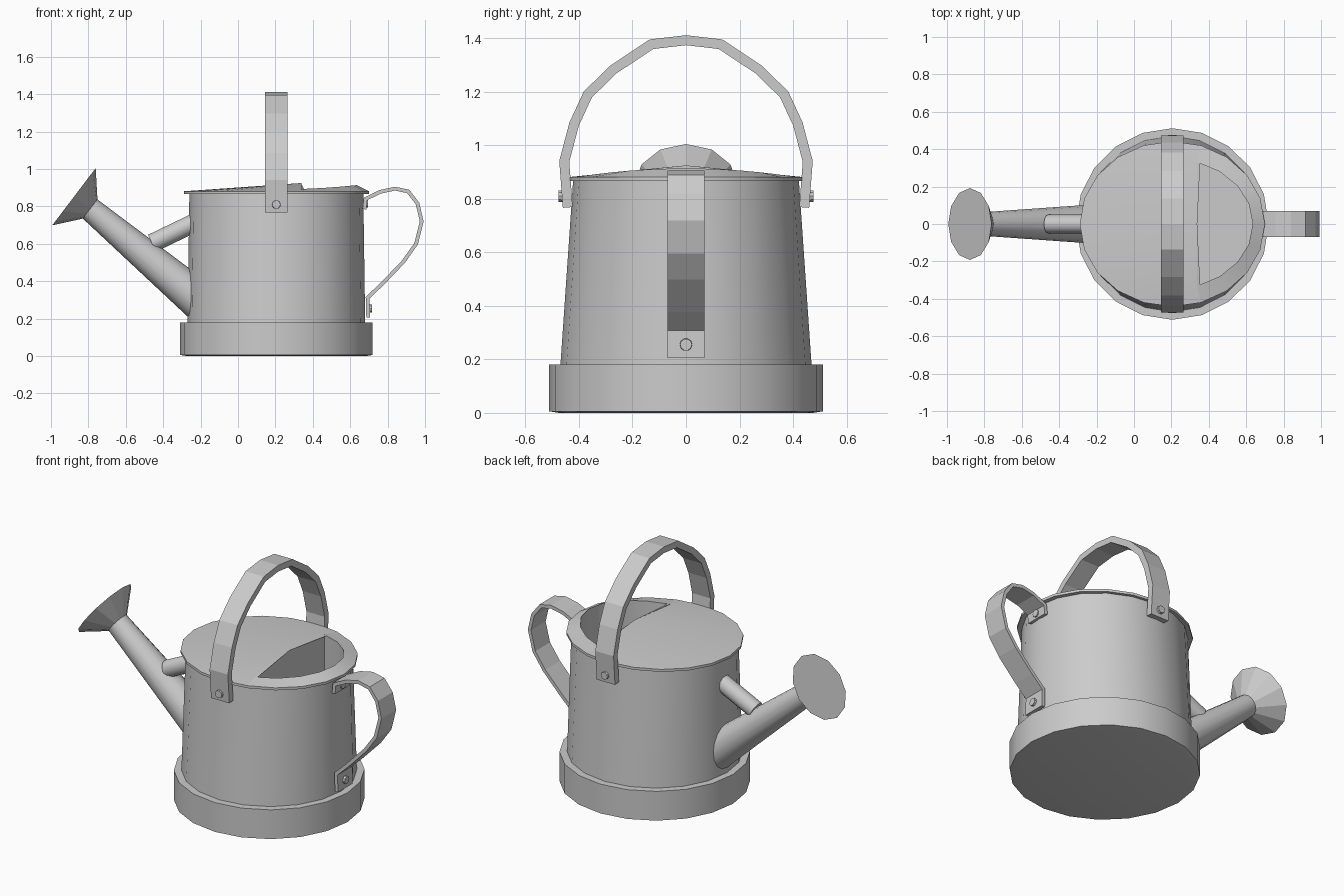
import bpy, bmesh
from math import cos, sin, pi
from mathutils import Vector

if "Cube" in bpy.data.objects:
    bpy.data.objects.remove(bpy.data.objects["Cube"])

CX, N = 0.205, 20


def finish(name, bm, smooth=0):
    bmesh.ops.recalc_face_normals(bm, faces=bm.faces)
    me = bpy.data.meshes.new(name)
    bm.to_mesh(me)
    bm.free()
    ob = bpy.data.objects.new(name, me)
    bpy.context.collection.objects.link(ob)
    if smooth:
        bpy.ops.object.select_all(action='DESELECT')
        bpy.context.view_layer.objects.active = ob
        ob.select_set(True)
        bpy.ops.object.shade_smooth_by_angle(angle=smooth * pi / 180)
    return ob


def oval(bm, rx, ry, z):
    return [bm.verts.new((CX + rx * cos(2 * pi * k / N), ry * sin(2 * pi * k / N), z)) for k in range(N)]


def bridge(bm, a, b, closed=True):
    n = len(a)
    for i in range(n if closed else n - 1):
        j = (i + 1) % n
        bm.faces.new((a[i], a[j], b[j], b[i]))


def tube(name, p0, p1, r0, r1, sides, smooth=0):
    p0, p1 = Vector(p0), Vector(p1)
    q = (p1 - p0).to_track_quat('Z', 'Y')
    bm = bmesh.new()
    rings = [[bm.verts.new(p + q @ Vector((r * cos(2 * pi * k / sides), r * sin(2 * pi * k / sides), 0)))
              for k in range(sides)] for p, r in ((p0, r0), (p1, r1))]
    bridge(bm, *rings)
    for r in rings:
        bm.faces.new(r)
    return finish(name, bm, smooth)


def strap(name, path, thick, place):
    """Flat strap along a 2D path; place(u, v, side) gives the 3D point."""
    pts = [Vector(p) for p in path]
    bm = bmesh.new()
    rings = []
    for i, p in enumerate(pts):
        a = (p - pts[i - 1]).normalized() if i else None
        b = (pts[i + 1] - p).normalized() if i < len(pts) - 1 else None
        a, b = a or b, b or a
        t = (a + b).normalized()
        n = Vector((-t.y, t.x)) * thick / 2 / max(0.5, t.dot(a))
        rings.append([bm.verts.new(place(*(p + n * s), w)) for s, w in ((1, 1), (1, -1), (-1, -1), (-1, 1))])
    for r, s in zip(rings, rings[1:]):
        bridge(bm, r, s)
    bm.faces.new(rings[0])
    bm.faces.new(rings[-1])
    return finish(name, bm)


# base ring
bm = bmesh.new()
rings = [oval(bm, .48, .475, 0), oval(bm, .515, .512, .006), oval(bm, .515, .512, .18), oval(bm, .46, .455, .18)]
for a, b in zip(rings, rings[1:]):
    bridge(bm, a, b)
bm.faces.new(rings[0])
bm.faces.new(rings[-1])
finish("base", bm, 30)

# body with rim, half cover and D-shaped filling well
bm = bmesh.new()
rings = [oval(bm, .475, .47, .17), oval(bm, .465, .422, .868), oval(bm, .495, .442, .866), oval(bm, .495, .442, .881)]
for a, b in zip(rings, rings[1:]):
    bridge(bm, a, b)
bm.faces.new(rings[0])
outer = rings[-1]
lip = []
for k in range(-4, 5):
    y = .347 * sin(2 * pi * k / N)
    lip.append(bm.verts.new((CX + .43 * cos(2 * pi * k / N), y, .914 - .021 * (y / .33) ** 2)))
bridge(bm, [outer[k] for k in range(-4, 5)], lip, closed=False)
mid = bm.verts.new((lip[0].co.x, 0, .925))
fan = [lip[-1]] + [outer[k] for k in range(4, 17)] + [lip[0]]
for a, b in zip(fan, fan[1:]):
    bm.faces.new((mid, a, b))
well_top = lip + [mid]
well_low = [bm.verts.new((v.co.x, v.co.y, .2)) for v in well_top]
bridge(bm, well_top, well_low)
bm.faces.new(well_low)
finish("body", bm, 25)

# spout, sprinkler rose and brace
tube("spout", (-.20, 0, .291), (-.795, 0, .79), .106, .064, 16, 40)
tube("spout_rose", (-.79, 0, .786), (-.877, 0, .852), .064, .192, 12)
tube("spout_brace", (-.20, 0, .728), (-.46, 0, .603), .05, .05, 12, 40)

# carrying handle over the top
half = [(.442, .768), (.455, .94), (.418, 1.08), (.367, 1.19), (.272, 1.283), (.129, 1.378)]
path = half + [(0, 1.393)] + [(-y, z) for y, z in reversed(half)]
strap("top_handle", path, .037, lambda u, v, s: (CX + .06 * s, u, v))

# rear handle
path = [(.676, .785), (.682, .84), (.76, .878), (.84, .895), (.91, .88), (.96, .815), (.982, .72),
        (.952, .60), (.885, .505), (.77, .385), (.693, .312), (.696, .205)]
strap("rear_handle", path, .02, lambda u, v, s: (u, .069 * s, v))

# rivets
for s, side in ((1, "back"), (-1, "front")):
    tube("rivet_" + side, (CX, .44 * s, .81), (CX, .477 * s, .81), .025, .022, 10)
tube("rivet_handle_upper", (.67, 0, .815), (.695, 0, .815), .025, .022, 10)
tube("rivet_handle_lower", (.69, 0, .255), (.717, 0, .255), .025, .022, 10)
